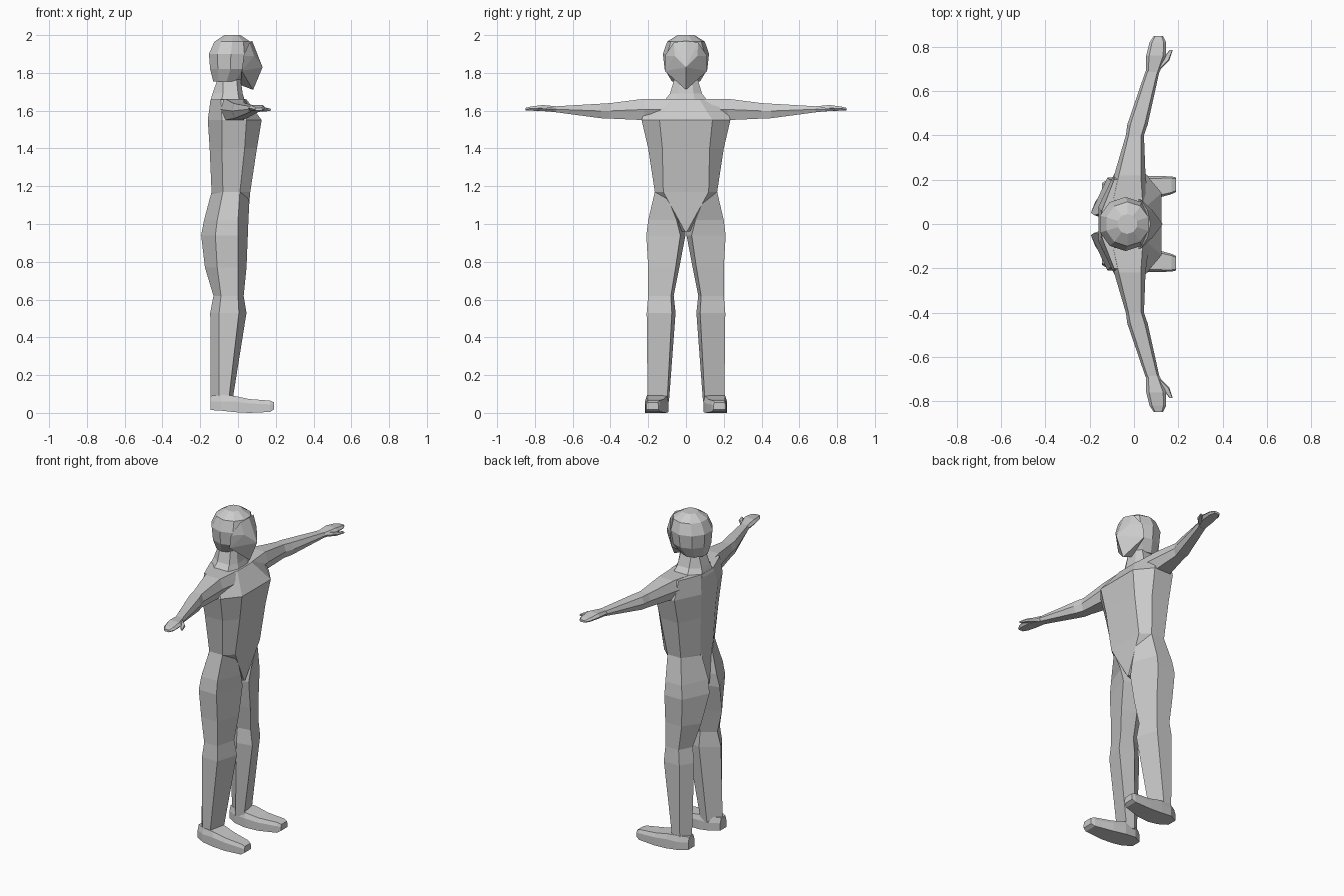
import bpy, bmesh
from math import cos, sin, pi


def finish(name, bm, mirror=False):
    bmesh.ops.recalc_face_normals(bm, faces=bm.faces)
    me = bpy.data.meshes.new(name)
    bm.to_mesh(me)
    bm.free()
    ob = bpy.data.objects.new(name, me)
    bpy.context.collection.objects.link(ob)
    if mirror:
        m = ob.modifiers.new("Mirror", 'MIRROR')
        m.use_axis = (False, True, False)
        m.use_mirror_merge = False
    return ob


def loft(name, rings, mirror=False):
    """Skin a list of equal-length point rings and cap both ends."""
    bm = bmesh.new()
    vs = [[bm.verts.new(p) for p in r] for r in rings]
    n = len(vs[0])
    for a, b in zip(vs, vs[1:]):
        for i in range(n):
            j = (i + 1) % n
            bm.faces.new((a[i], a[j], b[j], b[i]))
    bm.faces.new(vs[0])
    bm.faces.new(vs[-1])
    return finish(name, bm, mirror)


def hull(name, pts):
    bm = bmesh.new()
    for p in pts:
        bm.verts.new(p)
    bmesh.ops.convex_hull(bm, input=bm.verts)
    return finish(name, bm)


def torso_ring(z, xf, a, x1, x2, w, xb, b):
    half = [(xf, a), (x1, w), (x2, w), (xb, b)]
    return [(x, y, z) for x, y in half] + [(x, -y, z) for x, y in reversed(half)]


def leg_ring(z, xf, yf, x1, x2, yo, xb, yb, xi, yi):
    return [(xf, yf, z), (x1, yo, z), (x2, yo, z), (xb, yb, z), (xi, yi, z)]


def arm_ring(y, x0, x1, z0, z1):
    d, m = (x1 - x0) * 0.15, (z0 + z1) / 2
    return [(x1, y, m), (x1 - d, y, z1), (x0 + d, y, z1),
            (x0, y, m), (x0 + d, y, z0), (x1 - d, y, z0)]


# Torso and neck
loft("torso", [torso_ring(*r) for r in [
    (0.96, 0.045, 0.005, 0.00, -0.10, 0.02, -0.15, 0.01),
    (1.17, 0.065, 0.12, 0.01, -0.08, 0.165, -0.14, 0.06),
    (1.40, 0.10, 0.125, 0.035, -0.085, 0.20, -0.15, 0.07),
    (1.55, 0.125, 0.14, 0.045, -0.085, 0.235, -0.16, 0.08),
    (1.66, 0.045, 0.07, 0.01, -0.09, 0.20, -0.145, 0.06)]])
loft("neck", [torso_ring(*r) for r in [
    (1.64, 0.04, 0.05, 0.01, -0.09, 0.125, -0.15, 0.06),
    (1.69, 0.025, 0.04, 0.00, -0.08, 0.085, -0.135, 0.04),
    (1.79, 0.01, 0.03, -0.01, -0.08, 0.055, -0.10, 0.03)]])

# Head: faceted shell with a pointed face piece
head = []
for z, cx, r in [(1.755, -0.06, 0.075), (1.82, -0.04, 0.113),
                 (1.90, -0.038, 0.122), (1.965, -0.03, 0.10), (2.0, -0.03, 0.045)]:
    head.append([(cx + r * cos(pi * (i + .5) / 5), r * sin(pi * (i + .5) / 5), z)
                 for i in range(10)])
loft("head", head)
face = [(0.13, 0, 1.83), (0.08, 0, 1.71), (0.015, 0, 1.735), (0.075, 0, 1.97)]
for s in (-1, 1):
    face += [(0.02, s * 0.112, 1.81), (0.03, s * 0.112, 1.89),
             (0.085, s * 0.06, 1.89), (0.06, s * 0.065, 1.96)]
hull("face", face)

# Arms
loft("arm", [arm_ring(*r) for r in [
    (0.08, -0.13, 0.07, 1.55, 1.66),
    (0.22, -0.09, 0.052, 1.55, 1.663),
    (0.40, -0.037, 0.045, 1.558, 1.64),
    (0.45, -0.03, 0.062, 1.56, 1.637),
    (0.69, 0.052, 0.115, 1.592, 1.623)]], True)
loft("hand", [arm_ring(*r) for r in [
    (0.685, 0.055, 0.115, 1.592, 1.623),
    (0.76, 0.055, 0.145, 1.598, 1.63),
    (0.82, 0.07, 0.145, 1.60, 1.622),
    (0.85, 0.09, 0.13, 1.602, 1.615)]], True)
loft("thumb", [arm_ring(*r) for r in [
    (0.70, 0.08, 0.12, 1.595, 1.62),
    (0.74, 0.125, 0.16, 1.597, 1.615),
    (0.785, 0.16, 0.175, 1.60, 1.61)]], True)

# Legs
loft("leg", [leg_ring(*r) for r in [
    (0.06, -0.03, 0.10, -0.05, -0.10, 0.203, -0.145, 0.15, -0.08, 0.09),
    (0.53, 0.045, 0.075, 0.005, -0.10, 0.208, -0.147, 0.13, -0.05, 0.055),
    (0.62, 0.03, 0.08, 0.00, -0.09, 0.20, -0.13, 0.12, -0.05, 0.065),
    (0.77, 0.045, 0.055, 0.00, -0.11, 0.20, -0.175, 0.10, -0.05, 0.035),
    (0.94, 0.052, 0.03, 0.00, -0.12, 0.21, -0.195, 0.05, -0.06, 0.003),
    (1.02, 0.055, 0.05, 0.00, -0.11, 0.20, -0.18, 0.04, -0.07, 0.003),
    (1.17, 0.063, 0.11, 0.01, -0.08, 0.165, -0.14, 0.05, -0.06, 0.01)]], True)

# Feet
loft("foot", [[(x, ya, z0), (x, yb, z0), (x, yb, zm), (x, yb - t, z1),
               (x, ya + t, z1), (x, ya, zm)]
              for x, ya, yb, z0, zm, z1, t in [
                  (-0.145, 0.125, 0.185, 0.015, 0.06, 0.09, 0.01),
                  (-0.09, 0.095, 0.215, 0.012, 0.06, 0.095, 0.01),
                  (-0.02, 0.092, 0.218, 0.004, 0.06, 0.09, 0.01),
                  (0.06, 0.105, 0.218, 0.0, 0.05, 0.073, 0.012),
                  (0.17, 0.135, 0.215, 0.005, 0.045, 0.065, 0.008),
                  (0.19, 0.145, 0.21, 0.018, 0.04, 0.056, 0.006)]], True)
